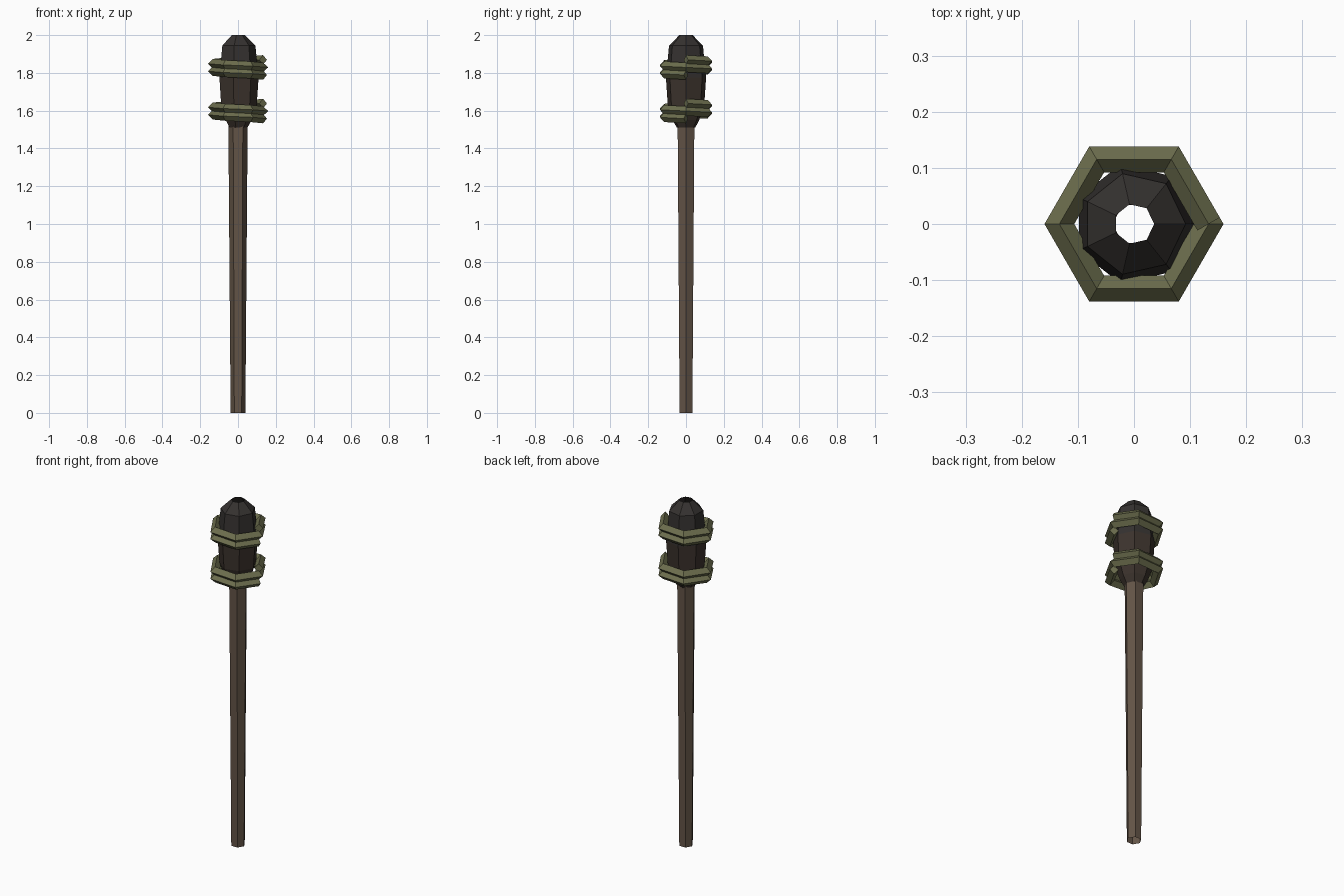
import bpy, bmesh
from math import cos, sin, pi, radians

if "Cube" in bpy.data.objects:
    bpy.data.objects.remove(bpy.data.objects["Cube"])


def material(name, rgb):
    m = bpy.data.materials.new(name)
    m.diffuse_color = (*rgb, 1)
    m.use_nodes = True
    m.node_tree.nodes["Principled BSDF"].inputs["Base Color"].default_value = m.diffuse_color
    return m


WOOD = material("wood", (0.125, 0.088, 0.062))
CHARRED = material("charred_wood", (0.045, 0.033, 0.026))
SOOT = material("soot", (0.035, 0.031, 0.029))
BAND = material("band_green", (0.15, 0.155, 0.075))


def skin(name, rings, mats, mat_of=lambda i: 0, caps=False):
    """Join successive rings of points into a tube."""
    bm = bmesh.new()
    vs = [[bm.verts.new(p) for p in r] for r in rings]
    n = len(rings[0])
    for i in range(len(vs) - 1):
        for k in range(n):
            j = (k + 1) % n
            f = bm.faces.new((vs[i][k], vs[i][j], vs[i + 1][j], vs[i + 1][k]))
            f.material_index = mat_of(i)
    if caps:
        bm.faces.new(vs[0])
        bm.faces.new(vs[-1])
    bmesh.ops.recalc_face_normals(bm, faces=bm.faces)
    me = bpy.data.meshes.new(name)
    bm.to_mesh(me)
    bm.free()
    for m in mats:
        me.materials.append(m)
    ob = bpy.data.objects.new(name, me)
    bpy.context.collection.objects.link(ob)
    return ob


def lathe(profile, sides):
    return [[(r * cos(2 * pi * k / sides), r * sin(2 * pi * k / sides), z)
             for k in range(sides)] for r, z in profile]


# Six-sided tapered shaft, open at both ends
skin("shaft", lathe([(0.039, 0), (0.051, 1.52)], 6), [WOOD])

# Seven-sided head with an open top
head = [(0.05, 1.51), (0.072, 1.55), (0.099, 1.63), (0.109, 1.775),
        (0.092, 1.945), (0.036, 2.0)]
skin("head", lathe(head, 7), [CHARRED, SOOT], lambda i: int(i >= 3))


def coil(name, z_mid, turns=2, pitch=0.04, radius=0.133, w=0.023, h=0.025):
    """Descending hexagonal coil with a diamond cross-section."""
    rings, n = [], 6 * turns
    for i in range(n + 1):
        a = radians(60 * i)
        z = z_mid + pitch * (turns / 2 - i / 6)
        # square-cut ends, mitred corners between
        b = a + radians(30 if i == 0 else -30 if i == n else 0)
        s = w if i in (0, n) else w / cos(pi / 6)
        rings.append([(radius * cos(a) + u * s * cos(b),
                       radius * sin(a) + u * s * sin(b), z + v * h)
                      for u, v in ((1, 0), (0, 1), (-1, 0), (0, -1))])
    skin(name, rings, [BAND], caps=True)


# Two wrapped bands around the head
coil("upper_band", 1.829)
coil("lower_band", 1.598)
